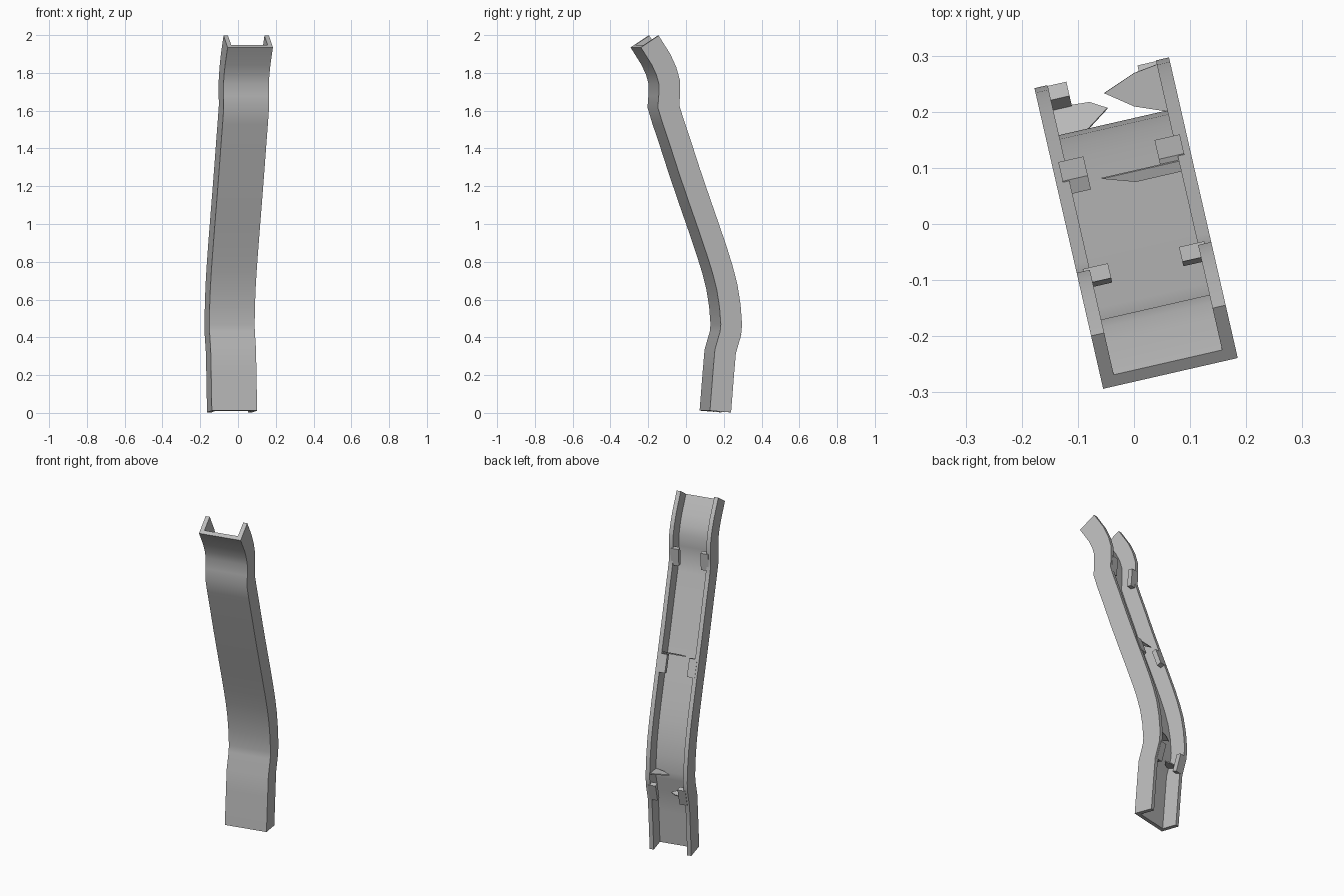
import bpy, bmesh, math
from mathutils import Vector

cube = bpy.data.objects.get("Cube")
if cube:
    bpy.data.objects.remove(cube, do_unlink=True)

grey = bpy.data.materials.new("mid grey")
grey.use_nodes = True
colour = (0.5, 0.5, 0.5, 1)
grey.diffuse_color = colour
grey.node_tree.nodes["Principled BSDF"].inputs["Base Color"].default_value = colour

# Width and depth directions of the turned channel
ACROSS = Vector((0.975, 0.223, 0))
BACK = Vector((-0.223, 0.975, 0))
UP = Vector((0, 0, 1))
LEFT, RIGHT = 0.127, -0.119
WALL, DEPTH = 0.024, 0.115

# Front profile from top to bottom: (depth position, height)
RAIL = [Vector(p) for p in (
    (-.274, 1.935), (-.214, 1.842), (-.190, 1.79), (-.177, 1.745), (-.177, 1.68),
    (-.182, 1.617), (-.155, 1.53), (-.117, 1.42), (-.064, 1.26), (-.008, 1.10),
    (.042, .96), (.084, .839), (.114, .745), (.138, .653), (.153, .56),
    (.160, .468), (.156, .43), (.128, .336), (.117, .21), (.101, .012))]


def normal(a, b):
    d = (b - a).normalized()
    return Vector((-d.y, d.x))


def rail_frames():
    """Point and mitred backward normal at each rail point."""
    frames = []
    for i, p in enumerate(RAIL):
        n1 = normal(RAIL[max(i - 1, 0)], RAIL[max(i, 1)])
        last = len(RAIL) - 1
        n2 = normal(RAIL[min(i, last - 1)], RAIL[min(i + 1, last)])
        m = (n1 + n2).normalized()
        frames.append((p, m / m.dot(n1)))
    return frames


def frame_at(z):
    for a, b in zip(RAIL, RAIL[1:]):
        if b.y <= z <= a.y:
            return a.lerp(b, (a.y - z) / (a.y - b.y)), normal(a, b)


def place(u, q):
    return ACROSS * u + BACK * q.x + UP * q.y


def finish(name, bm, smooth=False):
    bmesh.ops.recalc_face_normals(bm, faces=bm.faces[:])
    mesh = bpy.data.meshes.new(name)
    bm.to_mesh(mesh)
    bm.free()
    mesh.materials.append(grey)
    obj = bpy.data.objects.new(name, mesh)
    bpy.context.collection.objects.link(obj)
    if smooth:
        bpy.ops.object.select_all(action='DESELECT')
        obj.select_set(True)
        bpy.context.view_layer.objects.active = obj
        bpy.ops.object.shade_smooth_by_angle(angle=math.radians(35))
    return obj


def channel():
    """U section swept down the rail."""
    section = [(RIGHT, 0), (LEFT, 0), (LEFT, DEPTH), (LEFT - WALL, DEPTH),
               (LEFT - WALL, WALL), (RIGHT + WALL, WALL),
               (RIGHT + WALL, DEPTH), (RIGHT, DEPTH)]
    bm = bmesh.new()
    rings = [[bm.verts.new(place(u, p + n * d)) for u, d in section]
             for p, n in rail_frames()]
    count = len(section)
    for r1, r2 in zip(rings, rings[1:]):
        for i in range(count):
            j = (i + 1) % count
            bm.faces.new((r1[i], r1[j], r2[j], r2[i]))
    for r in (rings[0], rings[-1]):
        for quad in ((0, 1, 4, 5), (1, 2, 3, 4), (0, 5, 6, 7)):
            bm.faces.new([r[i] for i in quad])
    finish("channel", bm, True)


def slab(name, z, outline, half):
    """Plate square to the rail; outline is (across, depth)."""
    p, n = frame_at(z)
    t = Vector((-n.y, n.x))
    bm = bmesh.new()
    top, low = [[bm.verts.new(place(u, p + n * d + t * s)) for u, d in outline]
                for s in (half, -half)]
    bm.faces.new(top)
    bm.faces.new(low[::-1])
    for i in range(len(top)):
        j = (i + 1) % len(top)
        bm.faces.new((top[i], low[i], low[j], top[j]))
    finish(name, bm)


channel()

# Clip tabs along the back edges of both walls
for label, z in (("upper", 1.66), ("middle", 1.05), ("lower", 0.40)):
    for side, wall, inward in (("left", LEFT, -1), ("right", RIGHT, 1)):
        a, b = wall + inward * 0.012, wall + inward * 0.058
        slab(f"{label}_{side}_tab", z,
             [(a, 0.09), (b, 0.09), (b, 0.117), (a, 0.117)], 0.052)

# Thin pointed ribs inside the channel
slab("lower_left_rib", 0.475,
     [(0.11, 0.02), (0.047, 0.045), (0, 0.08), (0.06, 0.103), (0.11, 0.11)], 0.003)
slab("lower_right_rib", 0.385,
     [(-0.1, 0.015), (-0.045, 0.04), (0, 0.072), (-0.029, 0.09), (-0.1, 0.095)], 0.003)
slab("middle_left_rib", 1.105,
     [(0.11, 0.088), (0.02, 0.088), (-0.038, 0.108), (0.11, 0.108)], 0.003)
